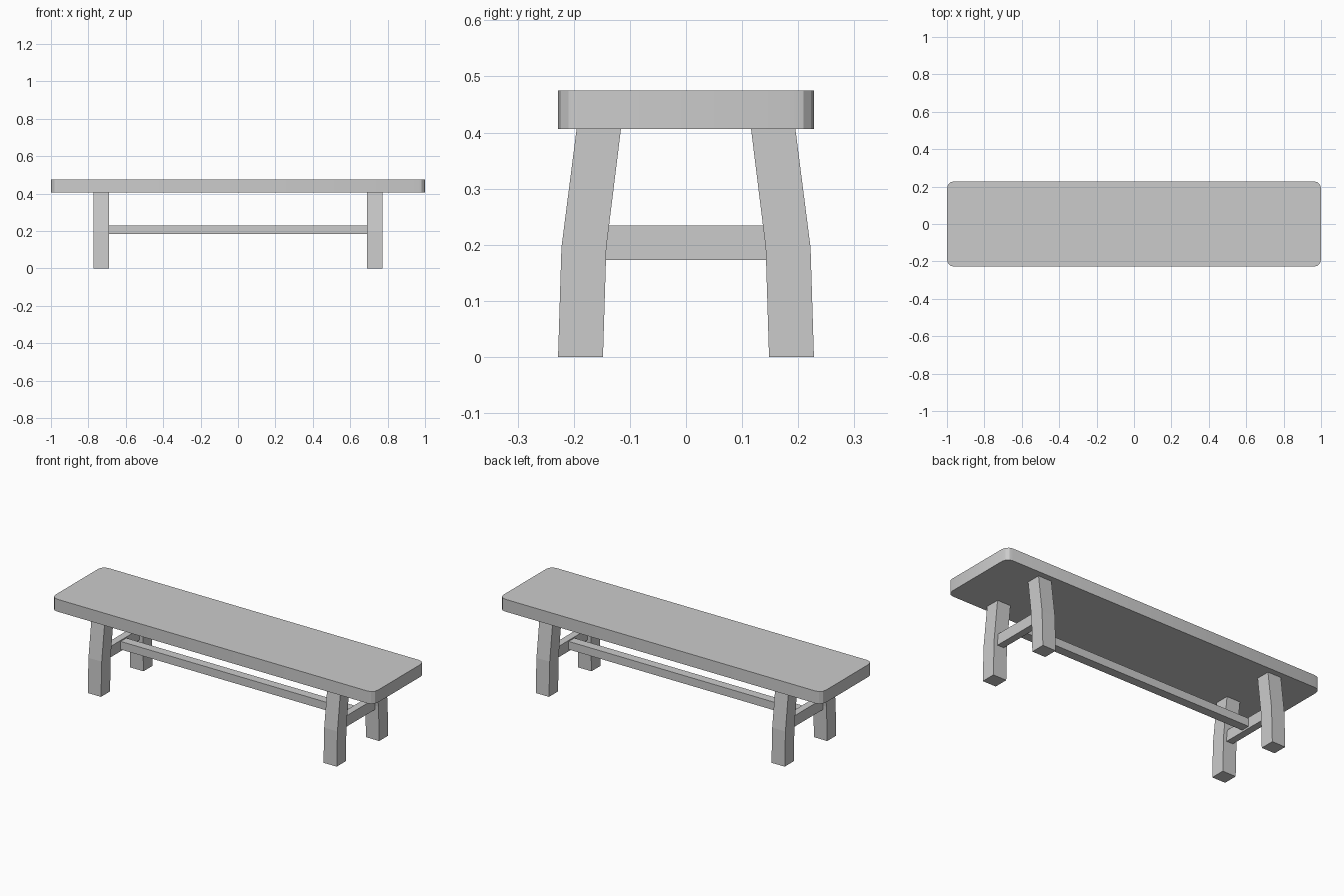
import bpy, bmesh

if "Cube" in bpy.data.objects:
    bpy.data.objects.remove(bpy.data.objects["Cube"])


def finish(name, bm):
    bmesh.ops.recalc_face_normals(bm, faces=bm.faces)
    mesh = bpy.data.meshes.new(name)
    bm.to_mesh(mesh)
    bm.free()
    obj = bpy.data.objects.new(name, mesh)
    bpy.context.collection.objects.link(obj)
    return obj


def prism(name, outline, axis_vec):
    """Extrude a closed 3D outline along a vector."""
    bm = bmesh.new()
    face = bm.faces.new([bm.verts.new(p) for p in outline])
    ext = bmesh.ops.extrude_face_region(bm, geom=[face])
    verts = [g for g in ext["geom"] if isinstance(g, bmesh.types.BMVert)]
    bmesh.ops.translate(bm, verts=verts, vec=axis_vec)
    return finish(name, bm)


def box(name, lo, hi):
    outline = [(lo[0], lo[1], lo[2]), (hi[0], lo[1], lo[2]),
               (hi[0], hi[1], lo[2]), (lo[0], hi[1], lo[2])]
    return prism(name, outline, (0, 0, hi[2] - lo[2]))


# Seat plank with rounded vertical corners
seat = box("seat", (-1, -0.228, 0.406), (1, 0.228, 0.475))
bm = bmesh.new()
bm.from_mesh(seat.data)
corners = [e for e in bm.edges
           if abs(e.verts[0].co.z - e.verts[1].co.z) > 0.01]
bmesh.ops.bevel(bm, geom=corners, offset=0.038, segments=3, profile=0.5,
                affect='EDGES')
bm.to_mesh(seat.data)
bm.free()
bpy.context.view_layer.objects.active = seat
seat.select_set(True)
bpy.ops.object.shade_smooth_by_angle()

# Bent legs (y, z side profile) and the crossbar joining each pair
LEG = [(0.148, 0), (0.228, 0), (0.222, 0.195), (0.195, 0.406),
       (0.116, 0.406), (0.142, 0.195)]
for sx, side in ((-1, "left"), (1, "right")):
    for sy, end in ((-1, "front"), (1, "back")):
        prism(f"{end}_{side}_leg",
              [(sx * 0.69, sy * y, z) for y, z in LEG], (sx * 0.082, 0, 0))
    xs = sorted((sx * 0.71, sx * 0.75))
    box(f"{side}_crossbar", (xs[0], -0.145, 0.173), (xs[1], 0.145, 0.234))

# Long stretcher between the crossbars
box("stretcher", (-0.71, -0.025, 0.183), (0.71, 0.025, 0.228))
